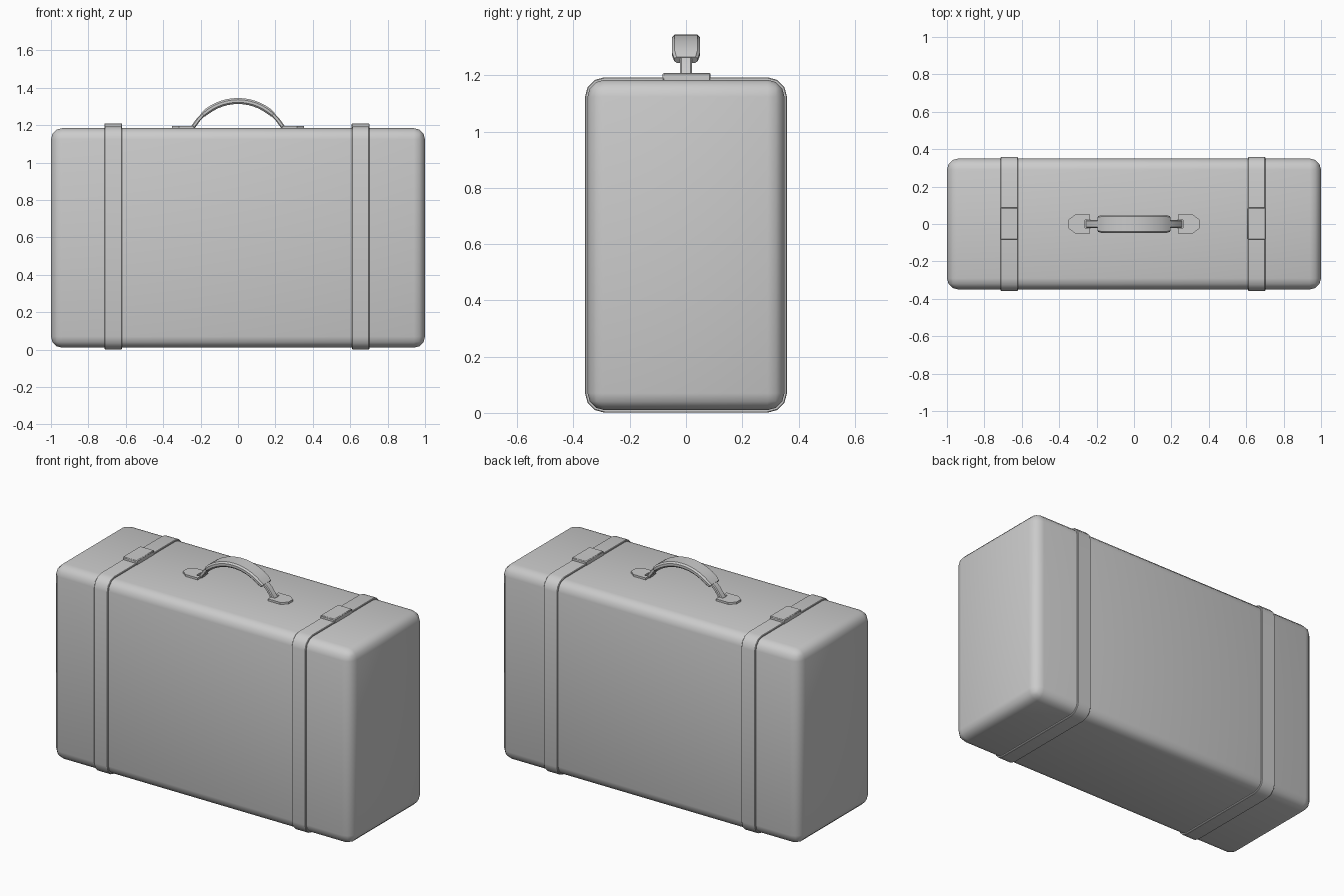
import bpy, bmesh, math
from mathutils import Vector

if "Cube" in bpy.data.objects:
    bpy.data.objects.remove(bpy.data.objects["Cube"])


def finish(name, bm, angle=40):
    bmesh.ops.recalc_face_normals(bm, faces=bm.faces)
    me = bpy.data.meshes.new(name)
    bm.to_mesh(me)
    bm.free()
    ob = bpy.data.objects.new(name, me)
    bpy.context.collection.objects.link(ob)
    bpy.ops.object.select_all(action='DESELECT')
    bpy.context.view_layer.objects.active = ob
    ob.select_set(True)
    bpy.ops.object.shade_smooth_by_angle(angle=math.radians(angle))
    return ob


def box(name, lo, hi, bevel, segments):
    bm = bmesh.new()
    bmesh.ops.create_cube(bm, size=1)
    for v in bm.verts:
        v.co = [(a + b) / 2 + c * (b - a) for a, b, c in zip(lo, hi, v.co)]
    bmesh.ops.bevel(bm, geom=bm.edges[:], offset=bevel, segments=segments,
                    profile=0.5, affect='EDGES')
    return finish(name, bm)


def sweep(name, path, side, section, closed=False, scales=None):
    """Sweep a (sideways, outward) section along a planar path."""
    bm = bmesh.new()
    path, side, n = [Vector(p) for p in path], Vector(side), len(path)
    rings = []
    for i, p in enumerate(path):
        if closed:
            a, b = path[i - 1], path[(i + 1) % n]
        else:
            a, b = path[max(i - 1, 0)], path[min(i + 1, n - 1)]
        out = (b - a).normalized().cross(side)
        k = scales[i] if scales else 1
        rings.append([bm.verts.new(p + side * s * k + out * h * k) for s, h in section])
    m = len(section)
    for i in range(n if closed else n - 1):
        r, q = rings[i], rings[(i + 1) % n]
        for j in range(m):
            bm.faces.new((r[j], r[(j + 1) % m], q[(j + 1) % m], q[j]))
    if not closed:
        bm.faces.new(rings[0])
        bm.faces.new(rings[-1])
    return finish(name, bm)


def octagon(w, h, c):
    return [(w, h - c), (w - c, h), (c - w, h), (-w, h - c),
            (-w, c - h), (c - w, -h), (w - c, -h), (w, c - h)]


# Case body
Y, Z0, Z1, R = 0.35, 0.01, 1.184, 0.06
box("case_body", (-1, -Y, Z0), (1, Y, Z1), R, 3)

# Straps wrapped round the body, with a buckle on top of each
for label, x in (("left", -0.667), ("right", 0.656)):
    loop = []
    for cy, cz, start in ((Y - R, Z0 + R, -90), (Y - R, Z1 - R, 0),
                          (R - Y, Z1 - R, 90), (R - Y, Z0 + R, 180)):
        for k in range(4):
            a = math.radians(start + 30 * k)
            loop.append((x, cy + R * math.cos(a), cz + R * math.sin(a)))
    sweep(label + "_strap", loop, (1, 0, 0),
          [(-0.046, -0.01), (0.046, -0.01), (0.046, 0.006), (0.043, 0.009),
           (-0.043, 0.009), (-0.046, 0.006)], closed=True)
    box(label + "_buckle", (x - 0.048, -0.083, 1.18), (x + 0.048, 0.087, 1.209), 0.004, 1)

# Handle mounting plates, notched where the handle enters
outline = [(0.235, 0.05), (0.315, 0.05), (0.352, 0.022), (0.352, -0.022), (0.315, -0.05),
           (0.235, -0.05), (0.235, -0.022), (0.262, -0.022), (0.262, 0.022), (0.235, 0.022)]
for label, s in (("left", -1), ("right", 1)):
    bm = bmesh.new()
    face = bm.faces.new([bm.verts.new((s * x, y, 1.178)) for x, y in outline])
    new = bmesh.ops.extrude_face_region(bm, geom=[face])["geom"]
    bmesh.ops.translate(bm, vec=(0, 0, 0.018),
                        verts=[v for v in new if isinstance(v, bmesh.types.BMVert)])
    finish(label + "_handle_plate", bm, 30)


# Handle: thin curved core and a thicker grip along the same arc
def arc(half_angle, n):
    r, top = 0.275, 1.329
    return [(r * math.sin(t), 0, top - r + r * math.cos(t))
            for t in (math.radians(half_angle * (2 * k / n - 1)) for k in range(n + 1))]


core = [(-0.248, 0, 1.178)] + arc(58, 14) + [(0.248, 0, 1.178)]
sweep("handle_core", core, (0, 1, 0), octagon(0.021, 0.011, 0.005))
grip = arc(43, 14)
sweep("handle_grip", grip, (0, 1, 0), octagon(0.049, 0.016, 0.009),
      scales=[0.85] + [1] * (len(grip) - 2) + [0.85])
